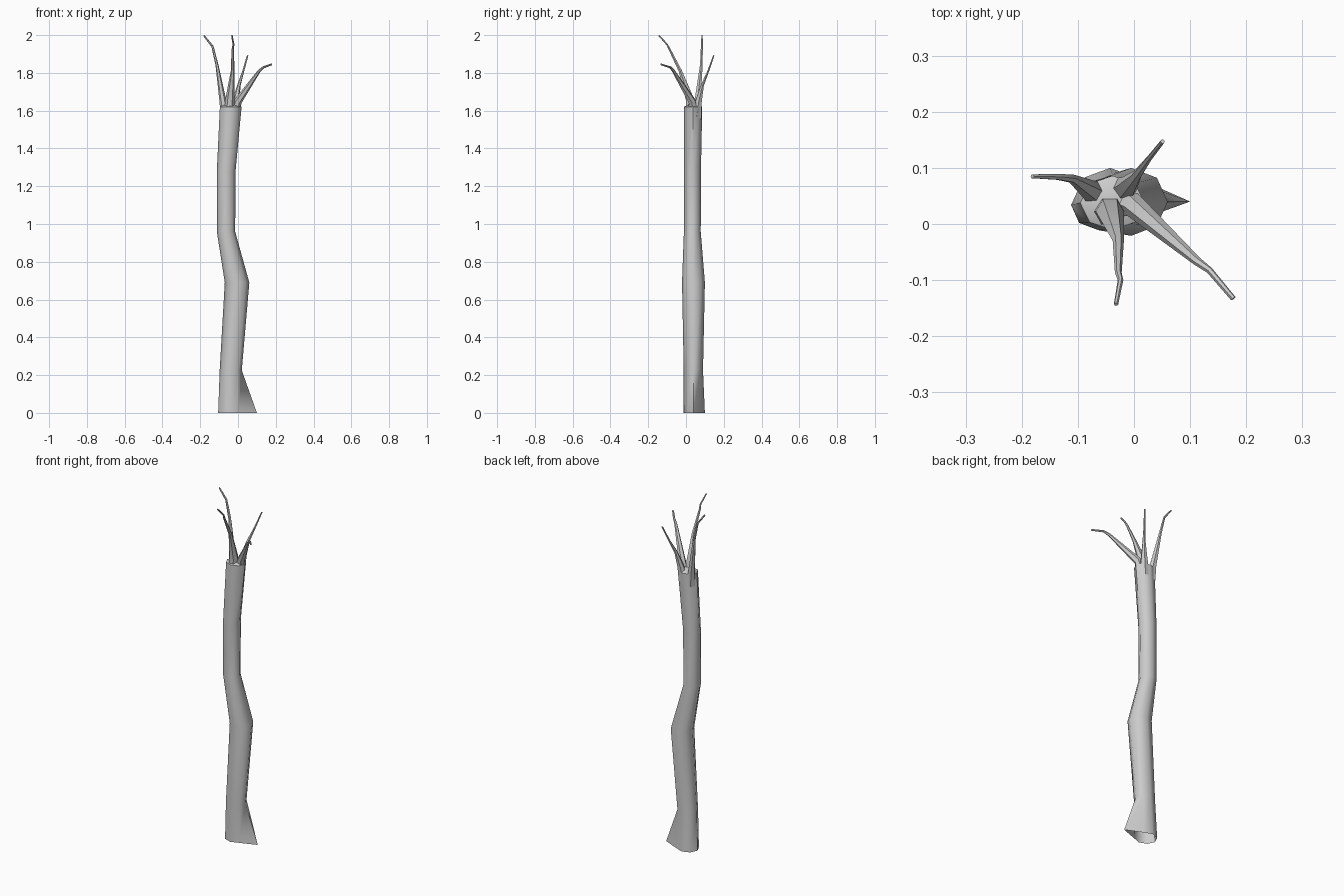
import bpy, bmesh, math
from mathutils import Vector

if "Cube" in bpy.data.objects:
    bpy.data.objects.remove(bpy.data.objects["Cube"])


def finish(name, bm):
    bmesh.ops.recalc_face_normals(bm, faces=bm.faces)
    me = bpy.data.meshes.new(name)
    bm.to_mesh(me)
    bm.free()
    ob = bpy.data.objects.new(name, me)
    bpy.context.collection.objects.link(ob)
    bpy.context.view_layer.objects.active = ob
    ob.select_set(True)
    bpy.ops.object.shade_smooth_by_angle(angle=math.radians(50))
    ob.select_set(False)
    return ob


def bridge(bm, rings):
    n = len(rings[0])
    for a, b in zip(rings, rings[1:]):
        for i in range(n):
            j = (i + 1) % n
            bm.faces.new((a[i], a[j], b[j], b[i]))


# Trunk: stacked eight-sided rings (z, x min, x max, y min, y max), open underneath
SECTIONS = [
    (0.00, -0.105, 0.020, -0.012, 0.100),
    (0.225, -0.097, 0.020, -0.012, 0.090),
    (0.69, -0.070, 0.060, -0.021, 0.100),
    (0.96, -0.112, -0.015, -0.011, 0.078),
    (1.28, -0.112, -0.013, -0.011, 0.079),
    (1.62, -0.096, 0.019, -0.011, 0.086),
]
bm = bmesh.new()
rings = []
for z, x0, x1, y0, y1 in SECTIONS:
    ring = []
    for i in range(8):
        a = math.tau * i / 8
        ring.append(bm.verts.new(((x0 + x1) / 2 + (x1 - x0) / 2 * math.cos(a),
                                  (y0 + y1) / 2 + (y1 - y0) / 2 * math.sin(a), z)))
    rings.append(ring)
rings[0][0].co = (0.10, 0.04, 0)      # root flare
bridge(bm, rings)
crown = bm.verts.new((-0.04, 0.04, 1.645))
for i in range(8):
    bm.faces.new((rings[-1][i], rings[-1][(i + 1) % 8], crown))
finish("trunk", bm)


# Branches: tapered six-sided tubes, points are (x, y, z, radius)
def branch(name, pts, n=6):
    bm = bmesh.new()
    P = [Vector(p[:3]) for p in pts]
    rings = []
    for k, p in enumerate(P):
        d = P[min(k + 1, len(P) - 1)] - P[max(k - 1, 0)]
        d.normalize()
        u = d.cross(Vector((0, 1, 0))).normalized()
        v = d.cross(u)
        r = pts[k][3]
        rings.append([bm.verts.new(p + r * (math.cos(math.tau * i / n) * u +
                                            math.sin(math.tau * i / n) * v))
                      for i in range(n)])
    bridge(bm, rings)
    bm.faces.new(rings[-1])
    finish(name, bm)


branch("branch_left", [(-0.068, 0.052, 1.55, 0.027), (-0.078, 0.06, 1.64, 0.019),
                       (-0.111, 0.081, 1.84, 0.008), (-0.135, 0.084, 1.94, 0.006),
                       (-0.181, 0.085, 1.998, 0.004)])
branch("branch_front", [(-0.045, 0.022, 1.56, 0.032), (-0.043, 0.022, 1.655, 0.025),
                        (-0.028, -0.03, 1.81, 0.010), (-0.028, -0.087, 1.925, 0.006),
                        (-0.024, -0.10, 1.95, 0.005), (-0.032, -0.143, 1.998, 0.004)])
branch("branch_back", [(-0.025, 0.055, 1.56, 0.030), (-0.012, 0.067, 1.65, 0.019),
                       (0.005, 0.087, 1.735, 0.009), (0.028, 0.118, 1.81, 0.005),
                       (0.051, 0.147, 1.892, 0.004)])
branch("branch_right", [(-0.025, 0.04, 1.56, 0.032), (0.0, 0.032, 1.65, 0.021),
                        (0.112, -0.066, 1.81, 0.008), (0.135, -0.083, 1.83, 0.006),
                        (0.177, -0.133, 1.845, 0.005)])
